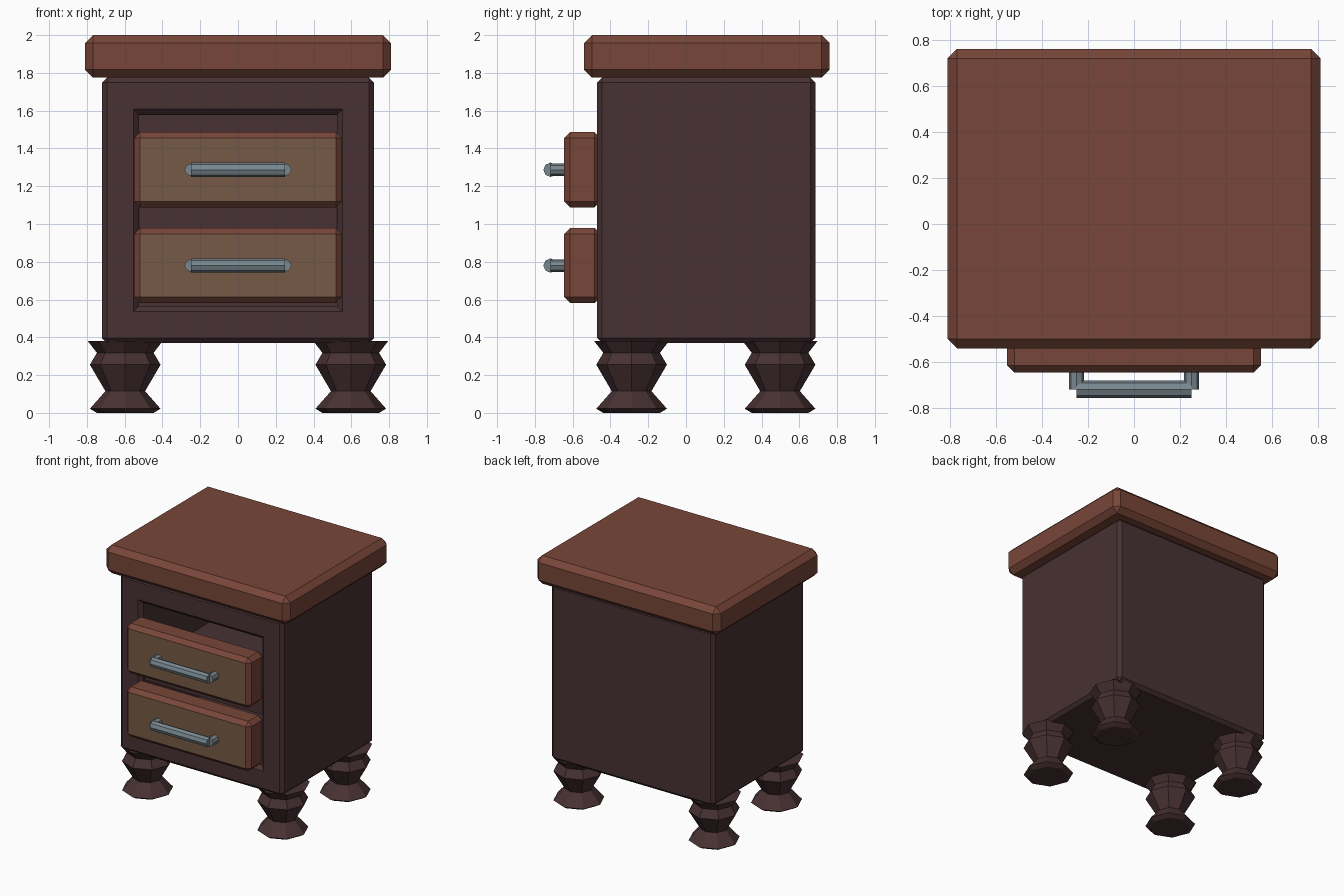
import bpy, bmesh, math
from mathutils import Matrix, Vector

if "Cube" in bpy.data.objects:
    bpy.data.objects.remove(bpy.data.objects["Cube"])


def material(name, rgb):
    m = bpy.data.materials.new(name)
    m.diffuse_color = (*rgb, 1.0)
    m.use_nodes = True
    m.node_tree.nodes["Principled BSDF"].inputs["Base Color"].default_value = m.diffuse_color
    return m


RED_WOOD = material("red_brown_wood", (0.188, 0.061, 0.040))
DARK_WOOD = material("dark_wood", (0.065, 0.031, 0.033))
TAN_WOOD = material("tan_wood", (0.181, 0.102, 0.058))
METAL = material("grey_metal", (0.188, 0.242, 0.275))


def finish(bm, name, *mats):
    bmesh.ops.recalc_face_normals(bm, faces=bm.faces[:])
    me = bpy.data.meshes.new(name)
    bm.to_mesh(me)
    bm.free()
    for m in mats:
        me.materials.append(m)
    ob = bpy.data.objects.new(name, me)
    bpy.context.collection.objects.link(ob)
    return ob


def box(lo, hi, bevel=0.0):
    """Box between two corners with chamfered edges."""
    lo, hi = Vector(lo), Vector(hi)
    bm = bmesh.new()
    mat = Matrix.Translation((lo + hi) / 2) @ Matrix.Diagonal((*(hi - lo), 1.0))
    bmesh.ops.create_cube(bm, size=1.0, matrix=mat)
    if bevel:
        bmesh.ops.bevel(bm, geom=bm.edges[:], offset=bevel, offset_type='OFFSET',
                        segments=1, profile=0.5, affect='EDGES')
    bm.normal_update()
    return bm


def front_face(bm):
    return min(bm.faces, key=lambda f: f.calc_center_median().y)


def rod(bm, a, b, radius):
    """Eight-sided rod between two points."""
    a, b = Vector(a), Vector(b)
    turn = (b - a).to_track_quat('Z', 'Y').to_matrix().to_4x4()
    bmesh.ops.create_cone(bm, cap_ends=True, segments=8, radius1=radius, radius2=radius,
                          depth=(b - a).length, matrix=Matrix.Translation((a + b) / 2) @ turn)


# Table top
finish(box((-0.81, -0.54, 1.775), (0.81, 0.76, 2.0), 0.042), "table_top", RED_WOOD)

# Cabinet body, with a chamfered opening hollowed out of the front
body = box((-0.72, -0.47, 0.37), (0.72, 0.685, 1.775), 0.026)
for thickness, depth in ((0.14, 0.0), (0.03, -0.03), (0.001, -1.03)):
    bmesh.ops.inset_individual(body, faces=[front_face(body)] if depth == 0 else [opening],
                               thickness=thickness, depth=depth, use_even_offset=True)
    # the inset face stays the one centred in the opening, facing forward
    opening = max((f for f in body.faces if f.normal.y < -0.9
                   and abs(f.calc_center_median().x) < 0.01
                   and abs(f.calc_center_median().z - 1.07) < 0.05),
                  key=lambda f: f.calc_center_median().y - f.calc_area() * 0.001)
    body.normal_update()
finish(body, "cabinet_body", DARK_WOOD)

# Divider between the two drawers
finish(box((-0.527, -0.43, 0.96), (0.527, 0.59, 1.11)), "drawer_divider", DARK_WOOD)

# Drawers with tan fronts, and their handles
for label, z in (("lower", 0.78), ("upper", 1.287)):
    drawer = box((-0.55, -0.645, z - 0.199), (0.55, -0.452, z + 0.199), 0.032)
    front_face(drawer).material_index = 1
    finish(drawer, label + "_drawer", RED_WOOD, TAN_WOOD)

    handle = bmesh.new()
    rod(handle, (-0.25, -0.717, z), (0.25, -0.717, z), 0.038)
    for x in (-0.25, 0.25):
        rod(handle, (x, -0.717, z), (x, -0.63, z), 0.033)
    finish(handle, label + "_handle", METAL)

# Turned eight-sided legs: (radius, height) profile
PROFILE = ((0.150, 0.0), (0.187, 0.022), (0.105, 0.115), (0.187, 0.255),
           (0.150, 0.318), (0.198, 0.380))
for side, x in (("left", -0.597), ("right", 0.597)):
    for end, y in (("front", -0.288), ("back", 0.498)):
        leg = bmesh.new()
        rings = [[leg.verts.new((x + r * math.cos(i * math.pi / 4),
                                 y + r * math.sin(i * math.pi / 4), h)) for i in range(8)]
                 for r, h in PROFILE]
        for low, high in zip(rings, rings[1:]):
            for i in range(8):
                j = (i + 1) % 8
                leg.faces.new((low[i], low[j], high[j], high[i]))
        leg.faces.new(rings[0][::-1])
        leg.faces.new(rings[-1])
        finish(leg, f"{end}_{side}_leg", DARK_WOOD)
